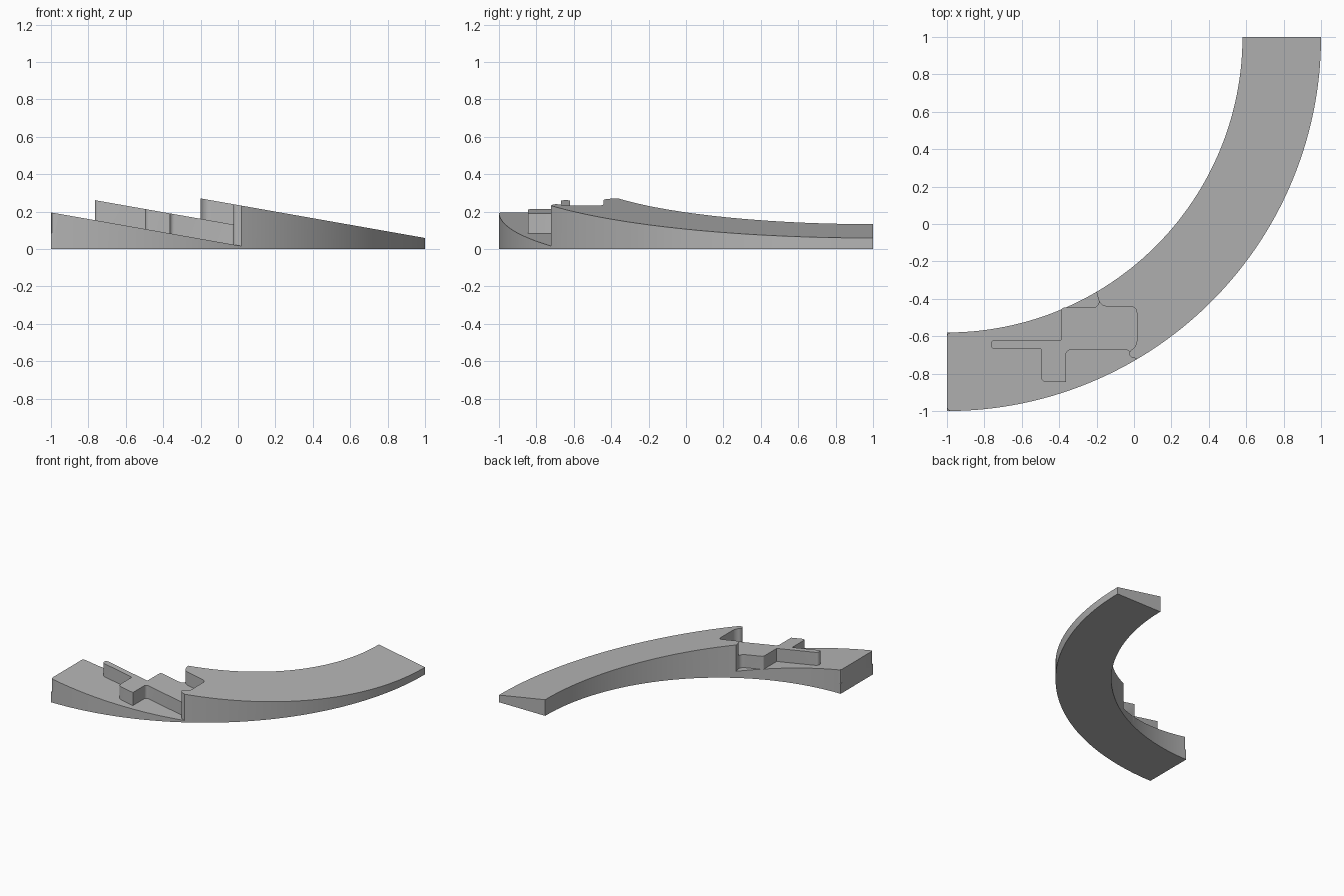
import bpy
import bmesh
import math
from mathutils import Vector

cube = bpy.data.objects.get("Cube")
if cube:
    bpy.data.objects.remove(cube, do_unlink=True)

SLOPE = math.tan(math.radians(10))

grey = bpy.data.materials.new("plain grey")
grey.use_nodes = True
color = (0.46, 0.46, 0.46, 1)
grey.diffuse_color = color
grey.node_tree.nodes["Principled BSDF"].inputs["Base Color"].default_value = color


def ramp(offset):
    """Height of a plane falling towards +x."""
    return lambda x: offset - SLOPE * x


def flat(height):
    return lambda x: height


def rounded(points, steps=6):
    """Outline from (x, y, corner radius) points."""
    out = []
    for i, (x, y, r) in enumerate(points):
        p = Vector((x, y))
        if r == 0:
            out.append(p)
            continue
        before = Vector(points[i - 1][:2])
        after = Vector(points[(i + 1) % len(points)][:2])
        a = p + (before - p).normalized() * r
        b = p + (after - p).normalized() * r
        for k in range(steps + 1):
            t = k / steps
            w = 2 * t * (1 - t) * 0.85
            out.append((a * (1 - t) ** 2 + p * w + b * t ** 2) / ((1 - t) ** 2 + w + t ** 2))
    return out


def prism(name, outline, bottom, top):
    bm = bmesh.new()
    low = [bm.verts.new((x, y, bottom(x))) for x, y in outline]
    high = [bm.verts.new((x, y, top(x))) for x, y in outline]
    bm.faces.new(low)
    bm.faces.new(high)
    for i in range(len(low)):
        bm.faces.new((low[i - 1], low[i], high[i], high[i - 1]))
    bmesh.ops.recalc_face_normals(bm, faces=bm.faces)
    mesh = bpy.data.meshes.new(name)
    bm.to_mesh(mesh)
    bm.free()
    mesh.materials.append(grey)
    obj = bpy.data.objects.new(name, mesh)
    bpy.context.collection.objects.link(obj)
    return obj


def combine(target, tool, operation):
    mod = target.modifiers.new(operation, "BOOLEAN")
    mod.operation = operation
    mod.solver = "EXACT"
    mod.object = tool
    tool.hide_render = True
    bpy.context.view_layer.objects.active = target
    bpy.ops.object.modifier_apply(modifier=mod.name)
    bpy.data.objects.remove(tool, do_unlink=True)


def arc(radius, segments=72):
    angles = [math.pi / 2 * i / segments for i in range(segments + 1)]
    return [(-1 + radius * math.sin(a), 1 - radius * math.cos(a)) for a in angles]


# Quarter ring with a sloping top
ring = prism("curved_wedge", arc(2) + arc(1.58)[::-1], flat(0), ramp(0.235))

# Lowered end with a pocket running into the tall part
recess = rounded([
    (-0.2, -0.3, 0), (-0.2, -0.365, 0), (-0.182, -0.441, 0.04),
    (0.015, -0.441, 0.035), (0.015, -0.655, 0.03), (-0.024, -0.678, 0.015),
    (-0.024, -0.71, 0.015), (0.018, -0.721, 0), (0.03, -0.8, 0),
    (-0.5, -1.2, 0), (-1.2, -1.2, 0), (-1.2, -0.3, 0)])
combine(ring, prism("recess_cutter", recess, ramp(0.019), ramp(0.6)), "DIFFERENCE")

# Rounded upper corners at the lowered end
corner = [(-1.02, -0.98), (-1, -0.98), (-0.995, -0.993), (-0.982, -1), (-0.982, -1.02), (-1.02, -1.02)]
for outline in (corner, [(x, -1.58 - y) for x, y in corner]):
    combine(ring, prism("corner_cutter", outline, flat(0.085), flat(0.4)), "DIFFERENCE")

# Raised interlocking key, rooted in the pocket
key = rounded([
    (-0.765, -0.62, 0.023), (-0.39, -0.62, 0), (-0.39, -0.447, 0.018),
    (-0.187, -0.447, 0.036), (-0.187, -0.405, 0), (-0.1, -0.405, 0),
    (0.06, -0.45, 0), (0.06, -0.66, 0), (0, -0.697, 0),
    (-0.021, -0.697, 0), (-0.021, -0.674, 0.02), (-0.364, -0.674, 0.025),
    (-0.364, -0.845, 0), (-0.497, -0.845, 0.03), (-0.497, -0.668, 0),
    (-0.765, -0.668, 0.023)])
combine(ring, prism("key_block", key, ramp(0.016), ramp(0.126)), "UNION")

# Smooth curved walls, keep crisp edges
bpy.ops.object.select_all(action="DESELECT")
ring.select_set(True)
bpy.context.view_layer.objects.active = ring
bpy.ops.object.shade_smooth_by_angle(angle=math.radians(30))
